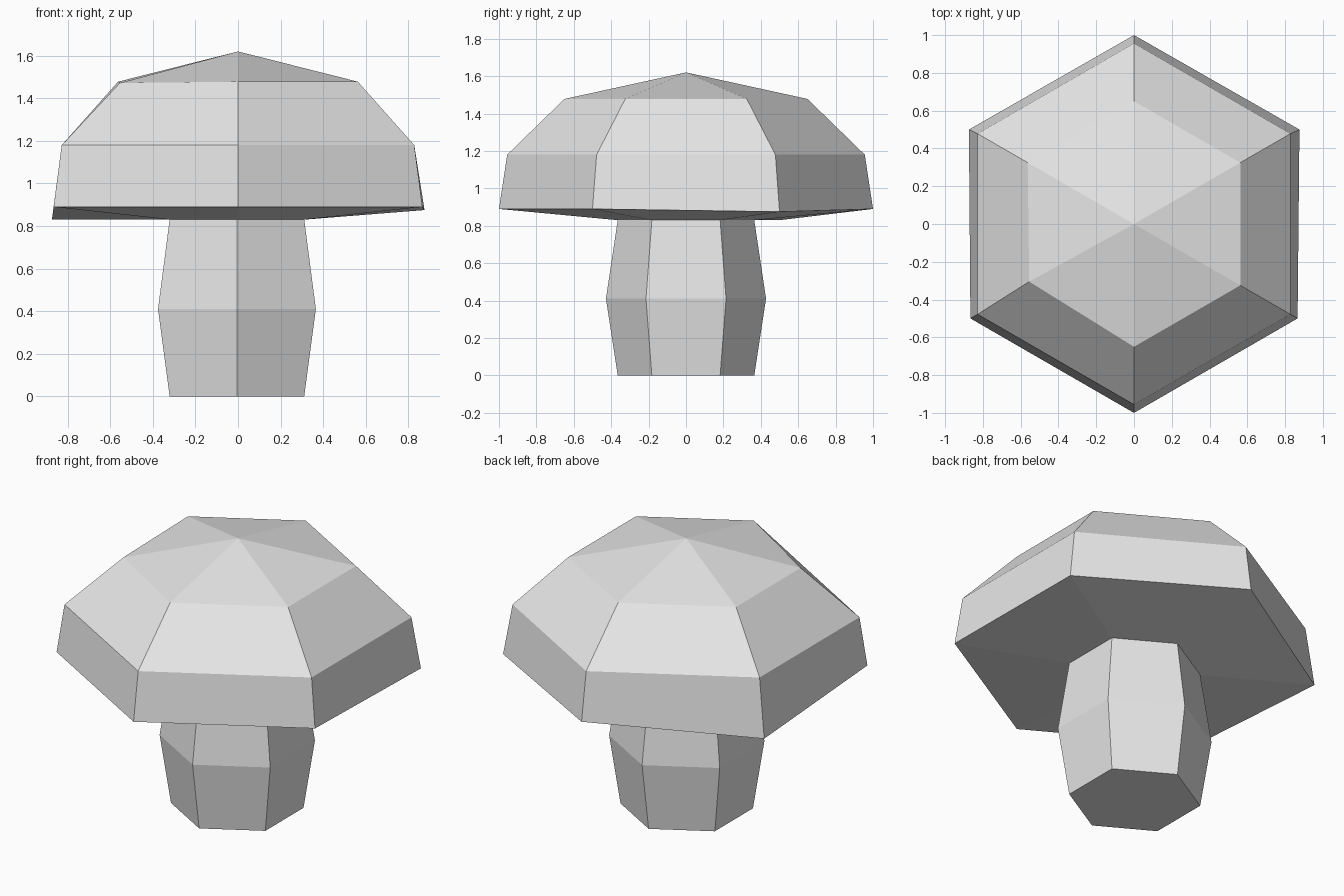
import bpy, bmesh
from math import radians, cos, sin
from mathutils import Vector

cube = bpy.data.objects.get("Cube")
if cube:
    bpy.data.objects.remove(cube, do_unlink=True)

SIDES = 6

grey = bpy.data.materials.new("plain grey")
grey.use_nodes = True
colour = (0.8, 0.8, 0.8, 1)
grey.diffuse_color = colour
grey.node_tree.nodes["Principled BSDF"].inputs["Base Color"].default_value = colour


def add_ring(bm, radius, z, centre_x=0.0):
    """Hexagonal ring, counter-clockwise from the back corner."""
    angles = [radians(90 + 360 / SIDES * i) for i in range(SIDES)]
    return [bm.verts.new((centre_x + radius * cos(a), radius * sin(a), z)) for a in angles]


def bridge(bm, lower, upper):
    for i in range(SIDES):
        j = (i + 1) % SIDES
        bm.faces.new((lower[i], lower[j], upper[j], upper[i]))


def finish(bm, name):
    mesh = bpy.data.meshes.new(name)
    bm.to_mesh(mesh)
    bm.free()
    mesh.materials.append(grey)
    obj = bpy.data.objects.new(name, mesh)
    bpy.context.collection.objects.link(obj)


# Stem: bulging hexagonal column, closed at the foot
bm = bmesh.new()
stem = [add_ring(bm, r, z, -0.005) for r, z in ((0.365, 0), (0.428, 0.41), (0.365, 0.83))]
for lower, upper in zip(stem, stem[1:]):
    bridge(bm, lower, upper)
bm.faces.new(reversed(stem[0]))
finish(bm, "mushroom_stem")

# Cap: underside collar, rim, shoulder and crown, closed by a point
bm = bmesh.new()
collar = add_ring(bm, 0.365, 0.83, -0.005)
rim = add_ring(bm, 1.0, 0.89)
shoulder = add_ring(bm, 0.956, 1.18)
crown = add_ring(bm, 0.65, 1.478)

# Slight hand-made unevenness: drooping back corners and a shifted crown
rim[1].co += Vector((-0.008, 0, -0.06))
rim[5].co += Vector((0.01, 0, -0.015))
crown[2].co += Vector((0.008, 0.02, -0.006))

for lower, upper in ((collar, rim), (rim, shoulder), (shoulder, crown)):
    bridge(bm, lower, upper)
apex = bm.verts.new((0, 0, 1.62))
for i in range(SIDES):
    bm.faces.new((crown[i], crown[(i + 1) % SIDES], apex))
finish(bm, "mushroom_cap")
